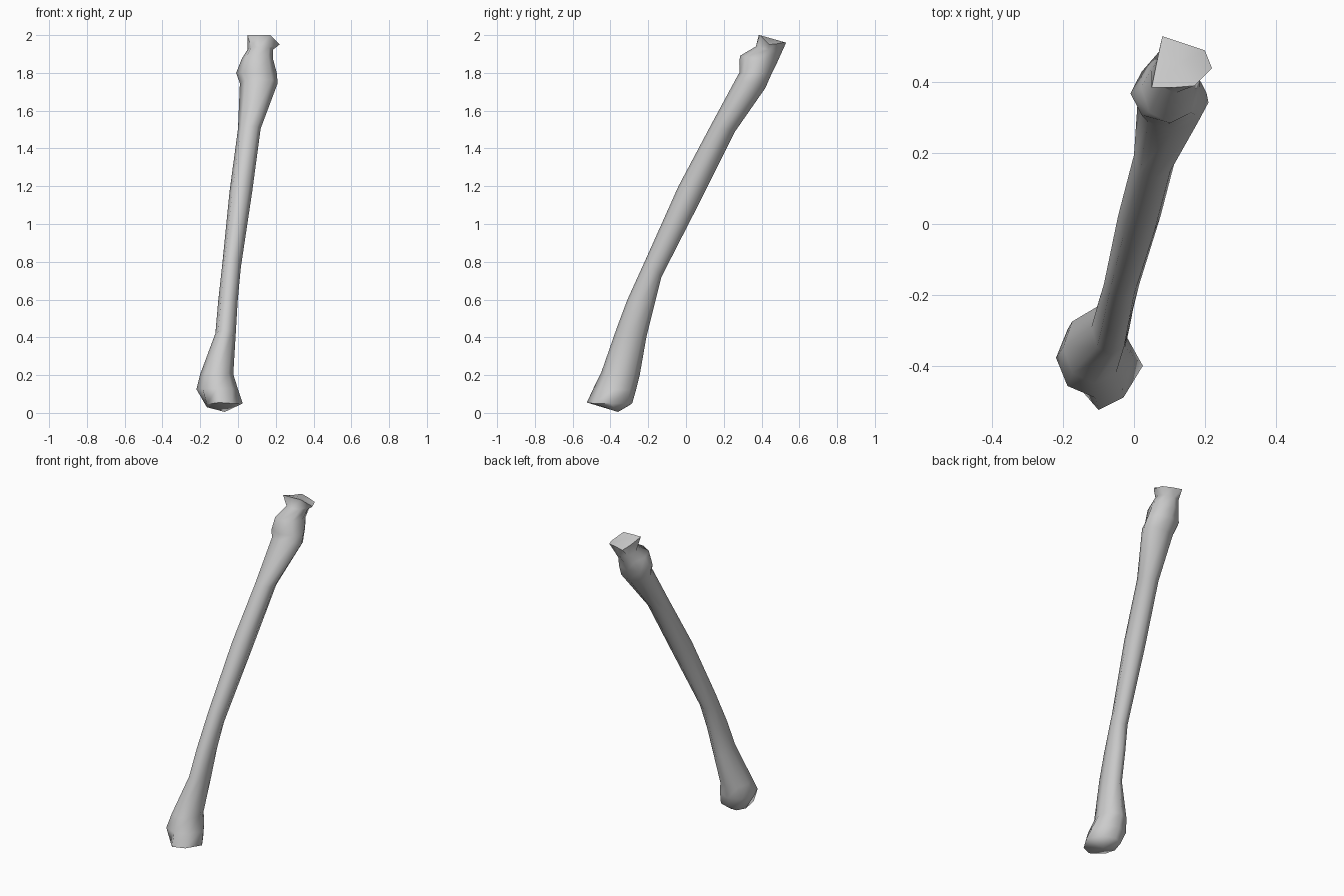
import bpy
import bmesh
import math
from mathutils import Vector

default_cube = bpy.data.objects.get("Cube")
if default_cube:
    bpy.data.objects.remove(default_cube, do_unlink=True)

SIDES = 8

# Single bone colour
bone_grey = bpy.data.materials.new("bone_grey")
bone_grey.use_nodes = True
colour = (0.6, 0.6, 0.6, 1.0)
bone_grey.diffuse_color = colour
bone_grey.node_tree.nodes["Principled BSDF"].inputs["Base Color"].default_value = colour


def tilted_ring(x_min, x_max, front_y, front_z, back_y, back_z):
    """Oval cross-section running from a front point to a back point."""
    points = []
    for i in range(SIDES):
        angle = math.tau * i / SIDES
        depth = (1 - math.cos(angle)) / 2
        x = (x_min + x_max) / 2 + math.sin(angle) * (x_max - x_min) / 2
        y = front_y + (back_y - front_y) * depth
        z = front_z + (back_z - front_z) * depth
        points.append(Vector((x, y, z)))
    return points


def loft(name, rings, bottom_point, top_point, material):
    """Skin the rings and close both ends with a shallow fan."""
    bm = bmesh.new()
    loops = [[bm.verts.new(p) for p in ring] for ring in rings]
    for lower, upper in zip(loops, loops[1:]):
        for i in range(SIDES):
            j = (i + 1) % SIDES
            bm.faces.new((lower[i], lower[j], upper[j], upper[i]))
    for loop, tip in ((loops[0], bottom_point), (loops[-1], top_point)):
        centre = bm.verts.new(tip)
        for i in range(SIDES):
            bm.faces.new((loop[i], loop[(i + 1) % SIDES], centre))
    bmesh.ops.recalc_face_normals(bm, faces=bm.faces)
    mesh = bpy.data.meshes.new(name)
    bm.to_mesh(mesh)
    bm.free()
    mesh.materials.append(material)
    obj = bpy.data.objects.new(name, mesh)
    bpy.context.collection.objects.link(obj)
    return obj


# Angular rim of the flared lower joint, from the front point round by +x
lower_rim = [
    (-.10, -.525, .055), (-.03, -.49, .05), (.025, -.40, .05), (-.03, -.31, .05),
    (-.10, -.285, .05), (-.15, -.30, .04), (-.165, -.37, .03), (-.165, -.45, .045),
]

# Slanted rim of the upper head
upper_rim = [
    (.11, .385, 2.0), (.17, .39, 2.0), (.22, .44, 1.95), (.20, .49, 1.955),
    (.14, .51, 1.96), (.08, .53, 1.96), (.065, .46, 1.975), (.05, .385, 2.0),
]

# Lower flare and slender leaning shaft
shaft = [
    (-.22, 0, -.49, .13, -.265, .12),
    (-.20, -.025, -.45, .21, -.245, .20),
    (-.12, -.012, -.37, .44, -.21, .40),
    (-.105, -.002, -.31, .60, -.165, .58),
    (-.085, .015, -.21, .82, -.13, .72),
    (-.045, .075, -.04, 1.20, .085, 1.14),
    (0, .12, .13, 1.52, .26, 1.49),
]

# Widened neck with the forward step below the head
neck = [
    (.01, .21, .265, 1.77, .42, 1.72),
    (-.01, .205, .282, 1.80, .455, 1.80),
    (.02, .185, .285, 1.89, .485, 1.86),
    (.05, .185, .37, 1.94, .505, 1.905),
]

rings = [lower_rim] + [tilted_ring(*row) for row in shaft + neck] + [upper_rim]
bone = loft("long_bone", rings, (-.07, -.36, .005), (.13, .45, 1.983), bone_grey)

# Smooth shaft with crisp joint rims
bpy.ops.object.select_all(action='DESELECT')
bone.select_set(True)
bpy.context.view_layer.objects.active = bone
bpy.ops.object.shade_smooth_by_angle(angle=math.radians(65))
